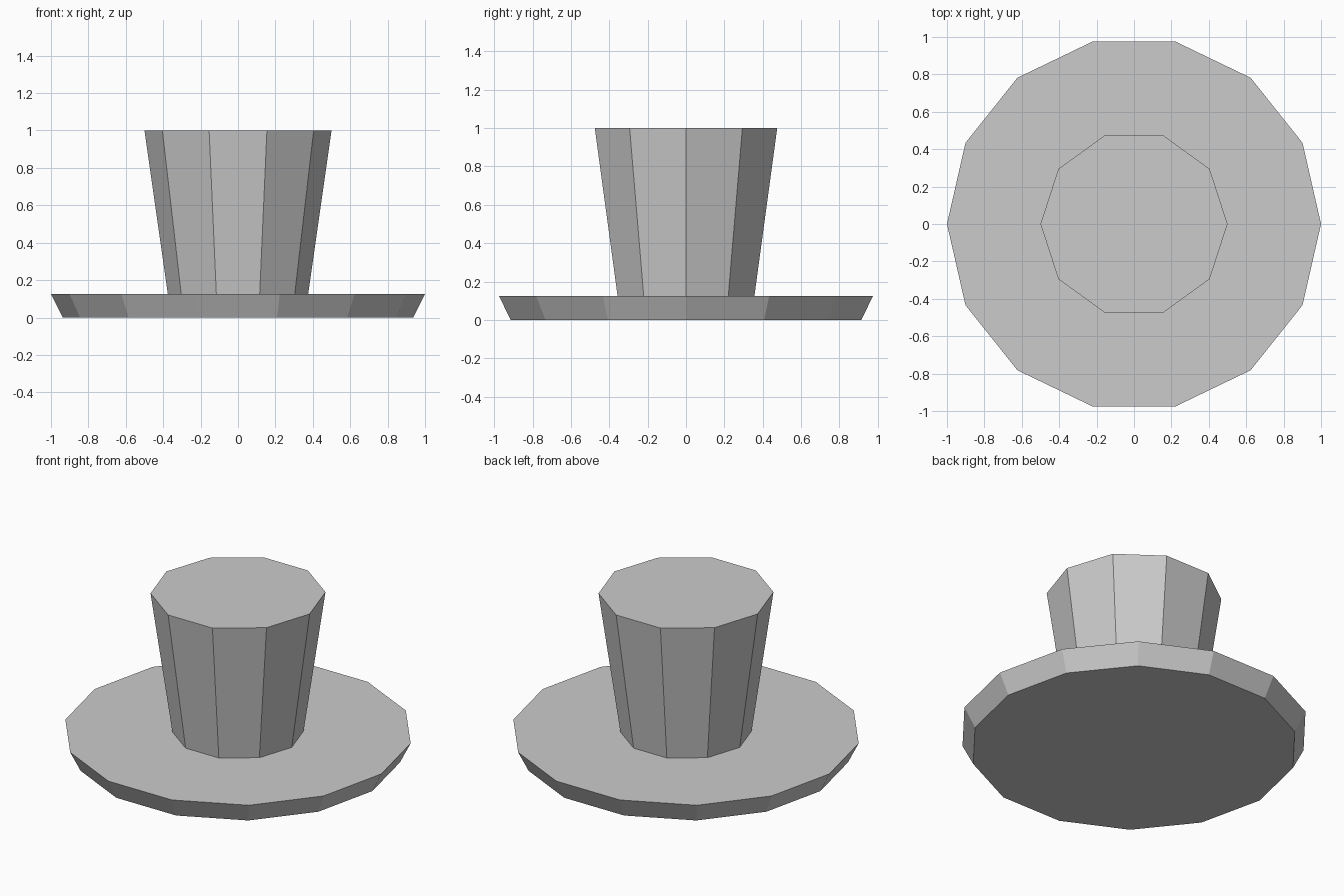
import bpy
import bmesh
from math import radians
from mathutils import Matrix

cube = bpy.data.objects.get("Cube")
if cube:
    bpy.data.objects.remove(cube, do_unlink=True)

# Single plain grey
grey = bpy.data.materials.new("plain_grey")
grey.use_nodes = True
grey.diffuse_color = (0.6, 0.6, 0.6, 1)
grey.node_tree.nodes["Principled BSDF"].inputs["Base Color"].default_value = grey.diffuse_color


def tapered_prism(name, sides, bottom_radius, top_radius, bottom, top):
    """Closed flat-sided prism with a corner on the x axis."""
    bm = bmesh.new()
    placing = Matrix.Translation((0, 0, (bottom + top) / 2)) @ Matrix.Rotation(radians(90), 4, "Z")
    bmesh.ops.create_cone(bm, cap_ends=True, segments=sides, radius1=bottom_radius,
                          radius2=top_radius, depth=top - bottom, matrix=placing)
    mesh = bpy.data.meshes.new(name)
    bm.to_mesh(mesh)
    bm.free()
    mesh.materials.append(grey)
    obj = bpy.data.objects.new(name, mesh)
    bpy.context.collection.objects.link(obj)
    return obj


# Wide hat brim, flaring upwards
tapered_prism("brim", 14, 0.9375, 1.0, 0.0, 0.125)
# Tall crown, wider at the top
tapered_prism("crown", 10, 0.375, 0.5, 0.125, 1.0)
